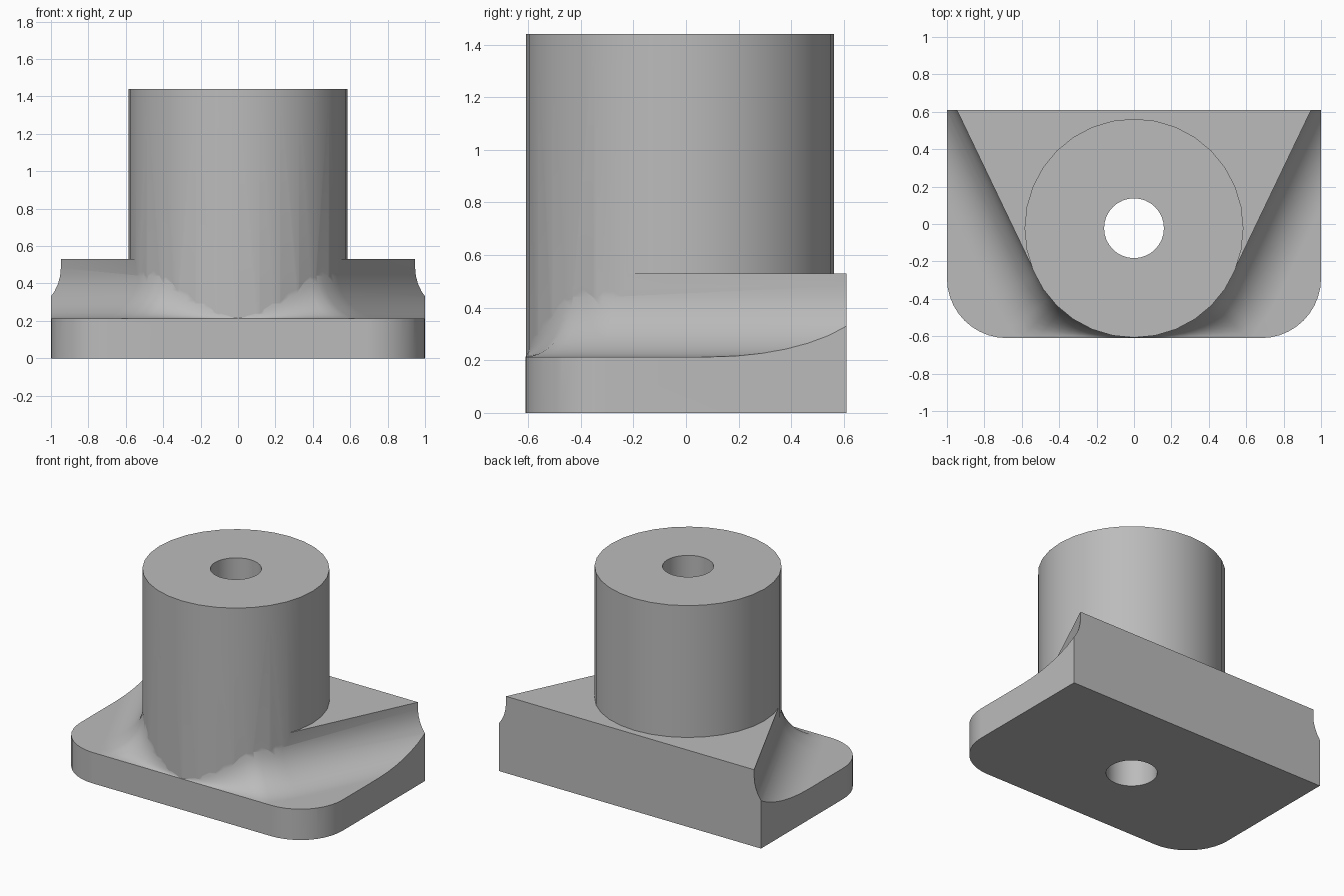
import bpy, bmesh
from math import sin, cos, pi, radians
from mathutils import Vector

if "Cube" in bpy.data.objects:
    bpy.data.objects.remove(bpy.data.objects["Cube"], do_unlink=True)

HALF_Y, SLAB_Z, SHELF_Z, TOP_Z = 0.61, 0.213, 0.53, 1.44
AXIS_Y, BOSS_R, BORE_R, WALL_R = -0.0225, 0.585, 0.16, 0.581
FILLET = 0.27
TANGENT = radians(64.4)   # where the straight shoulder leaves the boss

grey = bpy.data.materials.new("plain_grey")
grey.use_nodes = True
colour = (0.5, 0.5, 0.5, 1)
grey.diffuse_color = colour
grey.node_tree.nodes["Principled BSDF"].inputs["Base Color"].default_value = colour


def loft(name, rings):
    """Skin a closed solid through equal-sized closed rings of points."""
    bm = bmesh.new()
    rows = [[bm.verts.new(p) for p in ring] for ring in rings]
    n = len(rows[0])
    for a, b in zip(rows, rows[1:]):
        for i in range(n):
            j = (i + 1) % n
            bm.faces.new((a[i], a[j], b[j], b[i]))
    bm.faces.new(rows[0][::-1])
    bm.faces.new(rows[-1])
    bmesh.ops.recalc_face_normals(bm, faces=bm.faces)
    mesh = bpy.data.meshes.new(name)
    bm.to_mesh(mesh)
    bm.free()
    obj = bpy.data.objects.new(name, mesh)
    bpy.context.collection.objects.link(obj)
    mesh.materials.append(grey)
    return obj


def prism(name, outline, z0, z1):
    return loft(name, [[(x, y, z) for x, y in outline] for z in (z0, z1)])


def circle(radius, count):
    return [(radius * cos(2 * pi * i / count), AXIS_Y + radius * sin(2 * pi * i / count))
            for i in range(count)]


def combine(target, tool, operation):
    mod = target.modifiers.new(operation.lower(), 'BOOLEAN')
    mod.operation, mod.solver, mod.object = operation, 'EXACT', tool
    bpy.context.view_layer.objects.active = target
    bpy.ops.object.modifier_apply(modifier=mod.name)
    bpy.data.objects.remove(tool, do_unlink=True)


# Block outline: square at the back, rounded at the front
R = 0.32
corner = [(1 - R + R * cos(a), -HALF_Y + R - R * sin(a))
          for a in [pi / 2 * i / 10 for i in range(11)]]
right_half = [(1, HALF_Y)] + corner
outline = right_half + [(-x, y) for x, y in reversed(right_half)]
body = prism("mounting_block", outline, 0, SHELF_Z)


# Space above the sloping fillet, swept round the boss and along both shoulders
def section(angle, along=0):
    side = 1 if angle >= 0 else -1
    normal = Vector((sin(angle), -cos(angle), 0))
    tangent = Vector((cos(angle), sin(angle), 0)) * side
    foot = Vector((0, AXIS_Y, 0)) + normal * WALL_R + tangent * along
    room = (HALF_Y + 0.002 + AXIS_Y) / cos(angle) - WALL_R
    width = min(FILLET, room)
    height = max(0.004, FILLET * min(1, abs(angle) / radians(45)))
    steps = [pi / 2 * k / 10 for k in range(11)]
    profile = [(0, 0.7)]
    profile += [(width * (1 - cos(a)), SLAB_Z + height * (1 - sin(a))) for a in steps]
    profile += [(1.5, SLAB_Z), (1.5, 0.7)]
    return [foot + normal * d + Vector((0, 0, z)) for d, z in profile]


sections = [section(TANGENT * i / 14) for i in range(-14, 15)]
sections = [section(-TANGENT, 1.3)] + sections + [section(TANGENT, 1.3)]
combine(body, loft("fillet_cutter", sections), 'DIFFERENCE')

# Upright round boss, then the bore through everything
combine(body, prism("boss", circle(BOSS_R, 32), 0.1, TOP_Z), 'UNION')
combine(body, prism("bore_cutter", circle(BORE_R, 32), -0.2, TOP_Z + 0.2), 'DIFFERENCE')

# Smooth curves, crisp edges
bpy.ops.object.select_all(action='DESELECT')
body.select_set(True)
bpy.context.view_layer.objects.active = body
bpy.ops.object.shade_smooth_by_angle(angle=radians(30))
weighted = body.modifiers.new("even_shading", 'WEIGHTED_NORMAL')
weighted.keep_sharp = True
